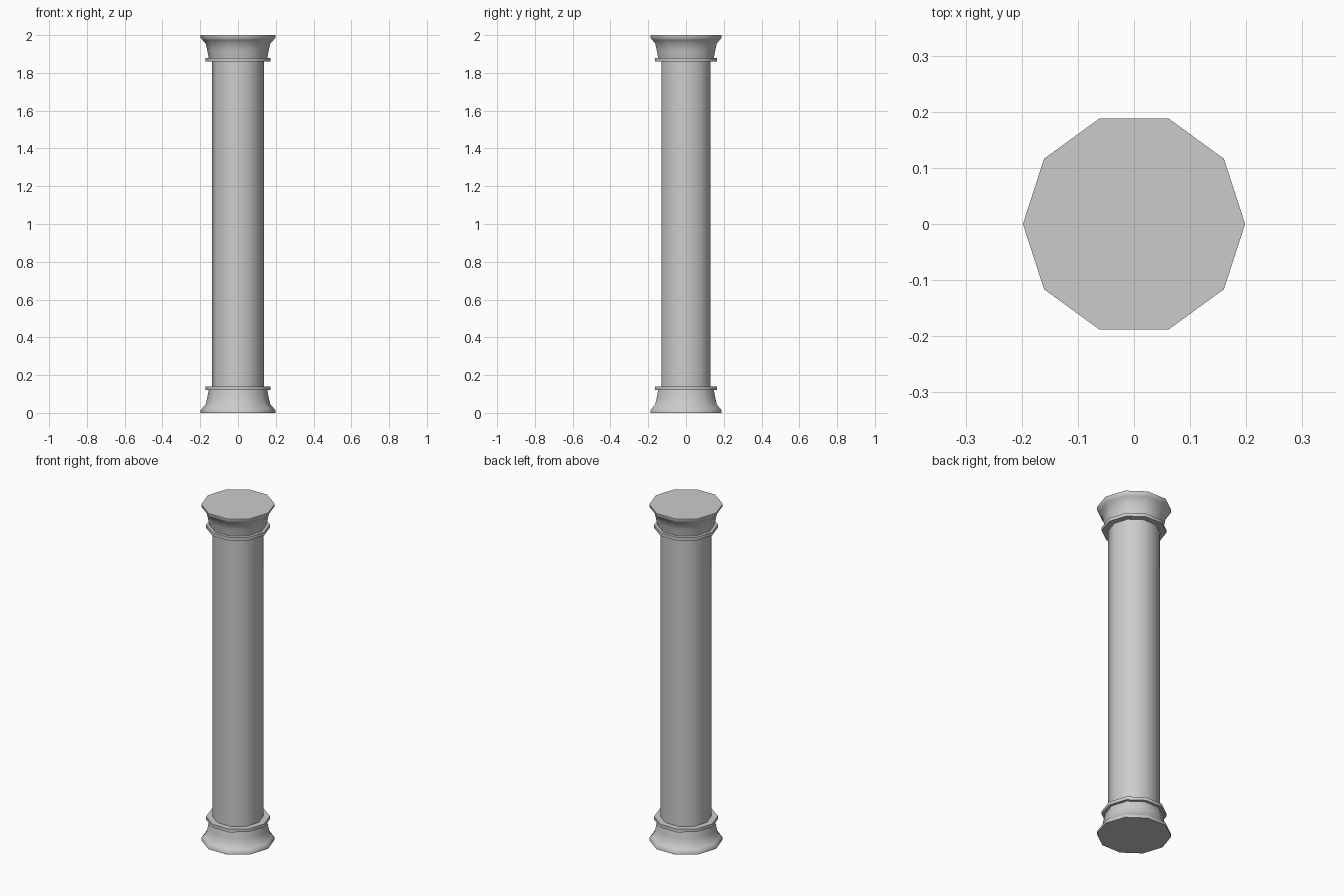
import bpy, bmesh
from math import cos, sin, pi, radians

if "Cube" in bpy.data.objects:
    bpy.data.objects.remove(bpy.data.objects["Cube"])

SIDES = 10


def lathe(name, profile):
    """Ten-sided turned solid from (radius, z) points, listed bottom to top."""
    bm = bmesh.new()
    rings = [[bm.verts.new((r * cos(2 * pi * i / SIDES), r * sin(2 * pi * i / SIDES), z))
              for i in range(SIDES)] for r, z in profile]
    for a, b in zip(rings, rings[1:]):
        for i in range(SIDES):
            j = (i + 1) % SIDES
            bm.faces.new((a[i], a[j], b[j], b[i]))
    bm.faces.new(rings[0][::-1])
    bm.faces.new(rings[-1])
    mesh = bpy.data.meshes.new(name)
    bm.to_mesh(mesh)
    bm.free()
    ob = bpy.data.objects.new(name, mesh)
    bpy.context.collection.objects.link(ob)
    bpy.ops.object.select_all(action='DESELECT')
    ob.select_set(True)
    bpy.context.view_layer.objects.active = ob
    bpy.ops.object.shade_smooth_by_angle(angle=radians(40))
    return ob


def flip(profile):
    """Mirror a profile about the mid height of the column."""
    return [(r, 2 - z) for r, z in reversed(profile)]


# Flared foot with concave neck and collar ring
foot = [(0.198, 0), (0.198, 0.014), (0.187, 0.027), (0.171, 0.045),
        (0.163, 0.08), (0.155, 0.122), (0.172, 0.122), (0.172, 0.141), (0.137, 0.141)]

lathe("base", foot)
lathe("capital", flip(foot))

# Plain shaft between the collars
lathe("shaft", [(0.137, 0.141), (0.137, 1.859)])
